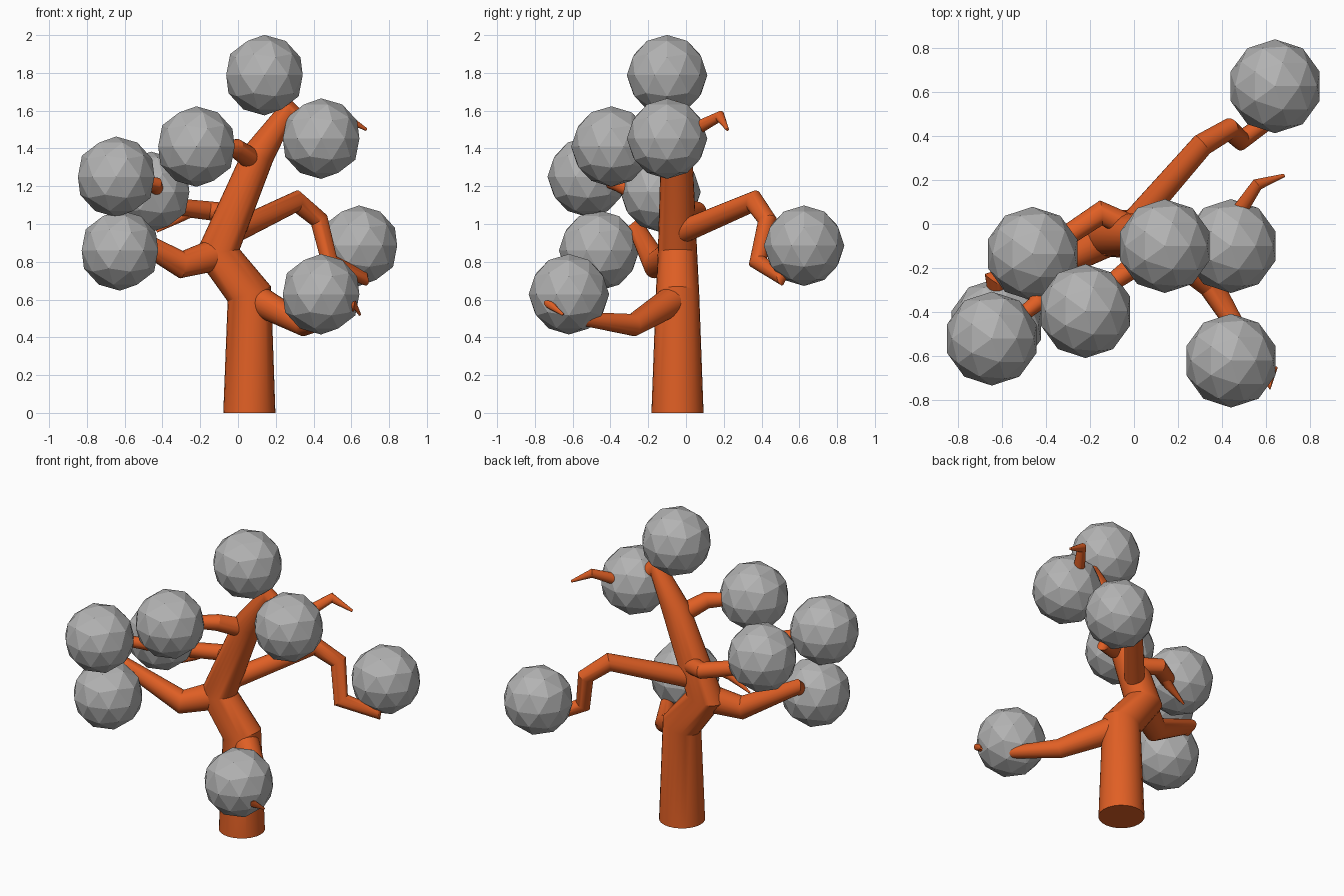
import bpy, bmesh, math
from mathutils import Vector

if "Cube" in bpy.data.objects:
    bpy.data.objects.remove(bpy.data.objects["Cube"])

SIDES = 24


def material(name, rgb):
    m = bpy.data.materials.new(name)
    m.diffuse_color = (*rgb, 1)
    m.use_nodes = True
    m.node_tree.nodes["Principled BSDF"].inputs["Base Color"].default_value = m.diffuse_color
    return m


BARK = material("orange bark", (0.75, 0.115, 0.018))
LEAF = material("grey foliage", (0.45, 0.45, 0.45))


def limb(name, path):
    """Tapered round tube with mitred bends; path holds (x, y, z, radius)."""
    pts = [Vector(p[:3]) for p in path]
    dirs = [(b - a).normalized() for a, b in zip(pts, pts[1:])]
    quat = Vector((0, 0, 1)).rotation_difference(dirs[0])
    unit = [quat @ Vector((math.cos(2 * math.pi * i / SIDES),
                           math.sin(2 * math.pi * i / SIDES), 0)) for i in range(SIDES)]
    bm = bmesh.new()
    prev = None
    for k, p in enumerate(pts):
        d = dirs[max(k - 1, 0)]
        nxt = dirs[min(k, len(dirs) - 1)]
        n = (d + nxt).normalized()
        slide = max(d.dot(n), 0.6)
        ring = [bm.verts.new(p + (u - d * (u.dot(n) / slide)) * path[k][3]) for u in unit]
        if prev:
            for i in range(SIDES):
                j = (i + 1) % SIDES
                bm.faces.new((prev[i], prev[j], ring[j], ring[i]))
        else:
            bm.faces.new(ring[::-1])
        turn = d.rotation_difference(nxt)
        unit = [turn @ u for u in unit]
        prev = ring
    bm.faces.new(prev)
    bmesh.ops.recalc_face_normals(bm, faces=bm.faces)
    mesh = bpy.data.meshes.new(name)
    bm.to_mesh(mesh)
    bm.free()
    mesh.materials.append(BARK)
    ob = bpy.data.objects.new(name, mesh)
    bpy.context.collection.objects.link(ob)
    bpy.ops.object.select_all(action='DESELECT')
    ob.select_set(True)
    bpy.context.view_layer.objects.active = ob
    bpy.ops.object.shade_smooth_by_angle(angle=math.radians(25))


# Crooked trunk, running on into the top twig
limb("trunk", [(0.06, -0.045, 0, 0.138), (0.06, -0.045, 0.63, 0.115),
               (-0.11, -0.045, 0.85, 0.104), (0.11, -0.05, 1.37, 0.084),
               (0.27, -0.07, 1.60, 0.05), (0.42, -0.03, 1.46, 0.042),
               (0.56, 0.18, 1.57, 0.026), (0.68, 0.22, 1.50, 0.008)])

# Side branches
limb("front_branch", [(0.06, -0.03, 0.62, 0.085), (0.35, -0.28, 0.465, 0.058),
                      (0.52, -0.56, 0.50, 0.035), (0.62, -0.72, 0.57, 0.02),
                      (0.645, -0.65, 0.52, 0.007)])
limb("back_branch", [(-0.04, -0.04, 0.95, 0.062), (0.31, 0.36, 1.12, 0.052),
                     (0.43, 0.43, 1.02, 0.047), (0.485, 0.38, 0.80, 0.043),
                     (0.655, 0.50, 0.72, 0.035), (0.64, 0.58, 0.85, 0.02)])
limb("low_left_branch", [(-0.08, -0.04, 0.85, 0.09), (-0.30, -0.16, 0.785, 0.068),
                         (-0.63, -0.26, 0.97, 0.045), (-0.62, -0.42, 0.86, 0.025)])
limb("mid_left_branch", [(0.0, -0.02, 1.05, 0.055), (-0.15, 0.05, 1.07, 0.05),
                         (-0.42, -0.13, 1.10, 0.045), (-0.44, -0.36, 1.21, 0.038),
                         (-0.62, -0.50, 1.25, 0.025)])
limb("mid_left_twig", [(-0.22, 0.0, 1.08, 0.03), (-0.30, -0.04, 1.04, 0.028),
                       (-0.43, -0.05, 0.96, 0.006)])
limb("high_left_branch", [(0.09, -0.05, 1.33, 0.06), (-0.01, -0.20, 1.40, 0.05),
                          (-0.20, -0.34, 1.41, 0.03)])

# Faceted foliage balls
BALLS = [(0.14, -0.10, 1.788), (0.44, -0.10, 1.452), (-0.22, -0.395, 1.41),
         (-0.645, -0.52, 1.25), (-0.625, -0.46, 0.86), (-0.46, -0.135, 1.17),
         (0.64, 0.625, 0.885), (0.44, -0.62, 0.628)]
for i, pos in enumerate(BALLS, 1):
    bpy.ops.mesh.primitive_ico_sphere_add(subdivisions=2, radius=0.213, location=pos)
    ball = bpy.context.object
    ball.name = f"foliage_ball_{i}"
    ball.data.materials.append(LEAF)
